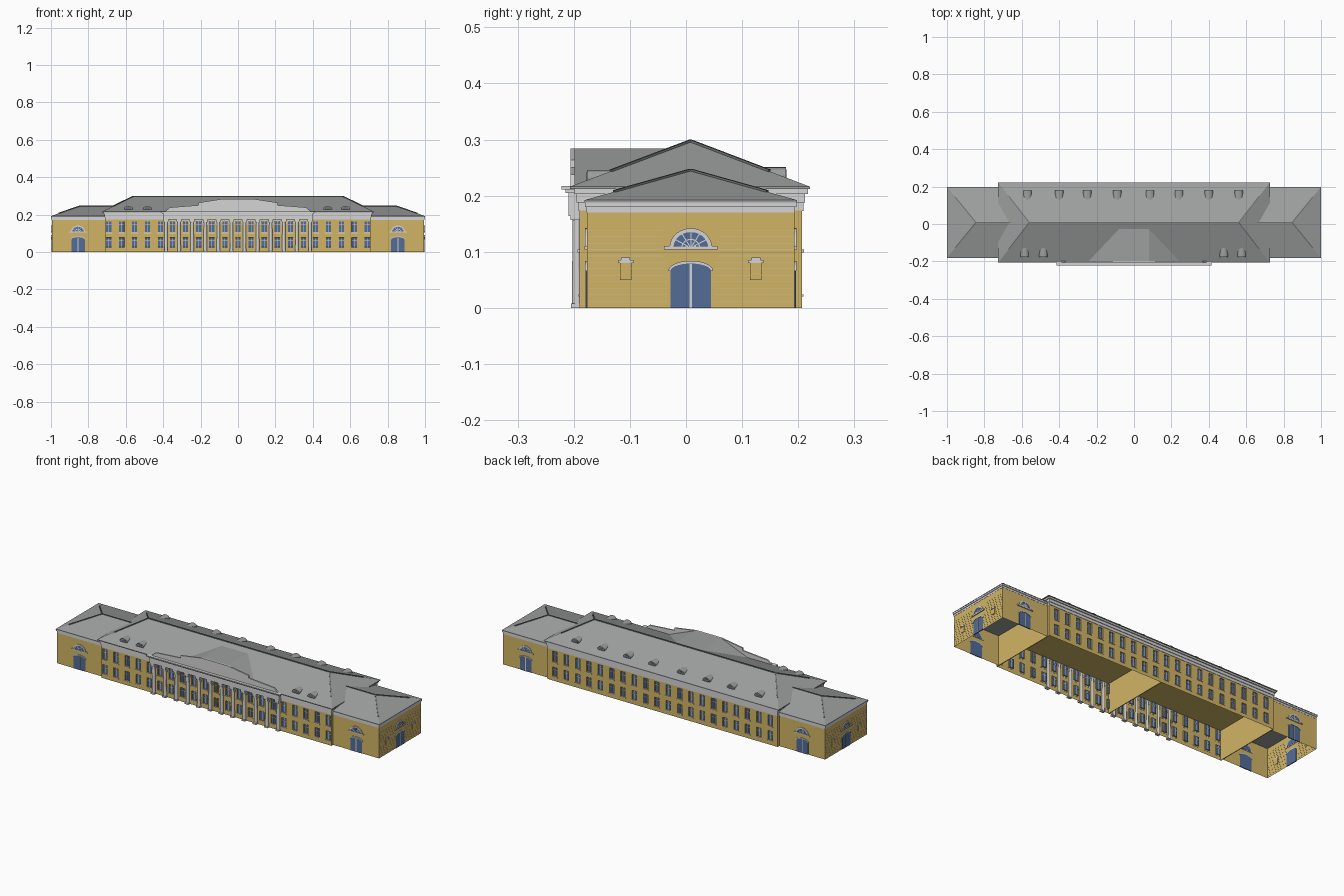
import bpy, bmesh, math
from mathutils import Matrix, Vector

if "Cube" in bpy.data.objects:
    bpy.data.objects.remove(bpy.data.objects["Cube"])

I = Matrix.Identity(4)


def material(name, rgb):
    m = bpy.data.materials.new(name)
    m.diffuse_color = (*rgb, 1)
    m.use_nodes = True
    m.node_tree.nodes["Principled BSDF"].inputs["Base Color"].default_value = m.diffuse_color
    return m


GOLD = material("ochre wall", (0.64, 0.46, 0.13))
TRIM = material("pale trim", (0.66, 0.66, 0.66))
ROOF = material("grey roof", (0.34, 0.35, 0.35))
DARK = material("dark grey ridge", (0.16, 0.165, 0.17))
BLUE = material("blue glass", (0.085, 0.15, 0.31))
JOINT = material("pale joint", (0.62, 0.53, 0.32))

parts = {}


def part(name, *mats):
    """One bmesh per named part, filled by the helpers."""
    return parts.setdefault(name, (bmesh.new(), mats))[0]


def frame(x, y, deg):
    """Local facade space: x along the wall, -y outwards."""
    return Matrix.Translation((x, y, 0)) @ Matrix.Rotation(math.radians(deg), 4, 'Z')


def prism(bm, pts, y0, y1, M=I):
    a = [bm.verts.new(M @ Vector((x, y0, z))) for x, z in pts]
    b = [bm.verts.new(M @ Vector((x, y1, z))) for x, z in pts]
    n = len(pts)
    faces = [bm.faces.new(a), bm.faces.new(b[::-1])]
    faces += [bm.faces.new((a[i], b[i], b[(i + 1) % n], a[(i + 1) % n])) for i in range(n)]
    bmesh.ops.recalc_face_normals(bm, faces=faces)


def box(bm, x0, x1, y0, y1, z0, z1, M=I):
    prism(bm, [(x0, z0), (x1, z0), (x1, z1), (x0, z1)], y0, y1, M)


def arc(cx, cz, rx, rz, n=14):
    return [(cx + rx * math.cos(math.pi * i / n), cz + rz * math.sin(math.pi * i / n))
            for i in range(n + 1)]


def hull(bm, pts):
    vs = [bm.verts.new(p) for p in pts]
    bmesh.ops.convex_hull(bm, input=vs)


def bar(bm, p, q, r):
    """Square ridge cap between two points."""
    p, q = Vector(p), Vector(q)
    M = Matrix.Translation((p + q) / 2) @ (q - p).to_track_quat('Y', 'Z').to_matrix().to_4x4()
    h = (q - p).length / 2
    box(bm, -r, r, -h, h, -r, r, M)


def wall(bm, x0, x1, top, M, centres=(), w=0.028, rows=()):
    """Single wall sheet with recessed window panes."""
    xs = [x0] + [c + s * w / 2 for c in centres for s in (-1, 1)] + [x1]
    zs = [0] + [z for r in rows for z in r] + [top]
    grid = [[bm.verts.new(M @ Vector((x, 0, z))) for z in zs] for x in xs]
    panes = []
    for i in range(len(xs) - 1):
        for j in range(len(zs) - 1):
            f = bm.faces.new((grid[i][j], grid[i + 1][j], grid[i + 1][j + 1], grid[i][j + 1]))
            if i % 2 and j % 2:
                panes.append(f)
    bm.normal_update()
    if panes:
        bmesh.ops.inset_individual(bm, faces=panes, thickness=0.0004, depth=-0.006)
        for f in panes:
            f.material_index = 1


# Main block walls with two window rows
ROWS = [(0.025, 0.076), (0.106, 0.164)]
side = [0.415 + 0.069 * i for i in range(5)]
portico = [0.07 * i for i in range(-5, 6)]
front_c = [-c for c in side[::-1]] + portico + side
back_c = [0.07 * i + 0.035 for i in range(-10, 10)]
FRONT, BACK = frame(0, -0.19, 0), frame(0, 0.207, 180)
main = part("main_walls", GOLD, BLUE)
for M, cs in ((FRONT, front_c), (BACK, back_c)):
    wall(main, -0.71, 0.71, 0.175, M, cs, 0.028, ROWS)
    for c in cs:
        sills = part("window_sills", TRIM)
        box(sills, c - 0.018, c + 0.018, -0.003, 0.001, 0.099, 0.104, M)
        box(sills, c - 0.018, c + 0.018, -0.002, 0.001, 0.020, 0.024, M)
        bars = part("window_bars", TRIM)
        for z0, z1 in ROWS:
            box(bars, c - 0.0012, c + 0.0012, 0.004, 0.007, z0, z1, M)
            zc = z0 + (z1 - z0) * 0.65
            box(bars, c - 0.014, c + 0.014, 0.004, 0.007, zc, zc + 0.002, M)

# Cross walls and ceilings inside the open base
for x in (-0.71, 0, 0.71):
    box(part("cross_walls", GOLD), x - 0.002, x + 0.002, -0.19, 0.207, 0, 0.174)
box(part("main_ceiling", GOLD), -0.708, 0.708, -0.189, 0.206, 0.166, 0.172)

# Main entablature, stepping out towards the eaves
ent = part("main_entablature", TRIM)
for d, z0, z1 in ((0.002, 0.173, 0.188), (0.005, 0.188, 0.203), (0.010, 0.203, 0.213)):
    box(ent, -0.71 - d, 0.71 + d, -0.19 - d, 0.207 + d, z0, z1)

# Main hipped roof with ridge caps
RY = 0.008
hull(part("main_roof", ROOF),
     [(sx * 0.726, y, z) for sx in (-1, 1) for y in (-0.207, 0.221) for z in (0.212, 0.216)]
     + [(sx * 0.56, RY, 0.297) for sx in (-1, 1)])
caps = part("ridge_caps", DARK)
bar(caps, (-0.56, RY, 0.297), (0.56, RY, 0.297), 0.003)

for s in (-1, 1):
    # Wings: walls, cornice, roof
    w = part("wing_walls", GOLD)
    for y, a in ((-0.176, 0), (0.193, 180)):
        wall(w, -0.1425, 0.1425, 0.172, frame(s * 0.8525, y, a))
    wall(w, -0.1845, 0.1845, 0.172, frame(s * 0.995, 0.0085, 90 * s))
    xa, xb = sorted((s * 0.712, s * 0.994))
    box(part("wing_ceilings", ROOF), xa, xb, -0.175, 0.192, 0.165, 0.17)
    for d, z0, z1 in ((0.001, 0.170, 0.180), (0.004, 0.180, 0.189)):
        xa, xb = sorted((s * 0.712, s * (0.995 + d)))
        box(part("wing_cornice", TRIM), xa, xb, -0.176 - d, 0.193 + d, z0, z1)
    hull(part("wing_roof_" + ("left" if s < 0 else "right"), ROOF),
         [(s * x, y, z) for x in (0.70, 1.0) for y in (-0.181, 0.198) for z in (0.188, 0.192)]
         + [(s * x, RY, 0.245) for x in (0.655, 0.845)])
    bar(caps, (s * 0.66, RY, 0.245), (s * 0.845, RY, 0.245), 0.0025)
    for ya, yb in ((-0.207, -0.181), (0.221, 0.198)):
        for p, q, f in (((0.56, RY, 0.297), (0.726, ya, 0.216), 0.66),
                        ((0.845, RY, 0.245), (1.0, yb, 0.192), 0.72)):
            p, q = Vector((s * p[0], p[1], p[2])), Vector((s * q[0], q[1], q[2]))
            bar(caps, p, p.lerp(q, f), 0.003)


def doorway(M):
    """Arched double door with a fanlight above it."""
    doors, trim = part("doors", BLUE), part("door_trim", TRIM)
    leaf = [(-0.036, 0), (0.036, 0)] + arc(0, 0.066, 0.036, 0.013)
    prism(doors, leaf, -0.002, 0.003, M)
    prism(trim, arc(0, 0.066, 0.040, 0.018) + arc(0, 0.066, 0.036, 0.013)[::-1], -0.004, 0.002, M)
    box(trim, -0.002, 0.002, -0.003, 0.002, 0, 0.078, M)
    prism(part("fanlights", BLUE), arc(0, 0.107, 0.034, 0.031), -0.002, 0.003, M)
    prism(trim, arc(0, 0.107, 0.038, 0.035) + arc(0, 0.107, 0.031, 0.028)[::-1], -0.004, 0.002, M)
    prism(trim, arc(0, 0.107, 0.017, 0.016) + arc(0, 0.107, 0.015, 0.014)[::-1], -0.003, 0.002, M)
    box(trim, -0.048, 0.048, -0.005, 0.002, 0.104, 0.110, M)
    for k in range(1, 6):
        a = math.pi * k / 6
        dx, dz = math.cos(a), math.sin(a)
        ex, ez = -dz * 0.0009, dx * 0.0009
        prism(trim, [(dx * r + e * ex, 0.107 + dz * r * 0.92 + e * ez)
                     for r, e in ((0.004, -1), (0.032, -1), (0.032, 1), (0.004, 1))],
              -0.003, 0.002, M)


for s in (-1, 1):
    doorway(frame(s * 0.855, -0.176, 0))
    doorway(frame(s * 0.855, 0.193, 180))
    end = frame(s * 0.995, 0.0085, 90 * s)
    doorway(end)
    # Blind niches and stone joints on the end walls
    for c in (-0.116, 0.116):
        box(part("niches", GOLD), c - 0.010, c + 0.010, -0.003, 0.002, 0.05, 0.08, end)
        hood = part("niche_hoods", TRIM)
        box(hood, c - 0.014, c + 0.014, -0.005, 0.002, 0.080, 0.085, end)
        box(hood, c - 0.008, c + 0.008, -0.004, 0.002, 0.085, 0.090, end)
    for k in range(1, 13):
        z = 0.0115 * k
        for h in (-1, 1):
            xa, xb = sorted((h * (0.041 if z < 0.084 else 0.05), h * 0.184))
            box(part("stone_joints", JOINT), xa, xb, -0.0006, 0.0005, z, z + 0.001, end)

# Portico: columns, arches, entablature and cornice
cols = part("columns", TRIM)
for i in range(12):
    x = -0.385 + 0.07 * i
    bmesh.ops.create_cone(cols, cap_ends=True, segments=14, radius1=0.0095, radius2=0.008,
                          depth=0.16, matrix=Matrix.Translation((x, -0.194, 0.08)))
    box(cols, x - 0.011, x + 0.011, -0.205, -0.188, 0, 0.008)
    box(cols, x - 0.011, x + 0.011, -0.206, -0.188, 0.157, 0.164)
    box(cols, x - 0.013, x + 0.013, -0.209, -0.188, 0.164, 0.174)
for c in portico:
    prism(part("portico_arches", TRIM), arc(c, 0.143, 0.028, 0.030) + arc(c, 0.143, 0.023, 0.025)[::-1],
          -0.196, -0.188)
port = part("portico_entablature", TRIM)
box(port, -0.40, 0.40, -0.209, -0.188, 0.174, 0.205)
box(port, -0.407, 0.407, -0.215, -0.188, 0.205, 0.211)
box(port, -0.414, 0.414, -0.222, -0.188, 0.211, 0.217)

# Stepped attic parapet with the roof behind it
left = [(-0.39, 0.216), (-0.365, 0.238), (-0.21, 0.250), (-0.21, 0.264), (-0.08, 0.284)]
prism(part("attic_parapet", TRIM), left + [(-x, z) for x, z in left[::-1]], -0.206, -0.198)
prism(part("attic_roof", ROOF), [(-0.25, 0.216), (-0.08, 0.284), (0.08, 0.284), (0.25, 0.216)],
      -0.198, -0.02)

# Barrel dormers
for y0, a, top, xs in ((-0.176, 0, 0.246, (-0.585, -0.485, 0.48, 0.575)),
                       (0.178, 180, 0.251, (0.57, 0.40, 0.25, 0.09, -0.085, -0.24, -0.40, -0.56))):
    for x in xs:
        M = frame(-x if a else x, y0, a)
        prism(part("dormers", ROOF), [(-0.022, 0.222), (0.022, 0.222)]
              + arc(0, top - 0.014, 0.022, 0.014, 8), 0, 0.07, M)
        prism(part("dormer_vents", DARK), [(-0.016, 0.226), (0.016, 0.226)]
              + arc(0, top - 0.014, 0.016, 0.010, 8), -0.001, 0.001, M)

# Turn every gathered part into an object
for name, (bm, mats) in parts.items():
    if name == "columns":
        bm.normal_update()
        for f in bm.faces:
            f.smooth = abs(f.normal.z) < 0.3 and max(abs(f.normal.x), abs(f.normal.y)) < 0.9999
    me = bpy.data.meshes.new(name)
    bm.to_mesh(me)
    bm.free()
    for m in mats:
        me.materials.append(m)
    bpy.context.scene.collection.objects.link(bpy.data.objects.new(name, me))
